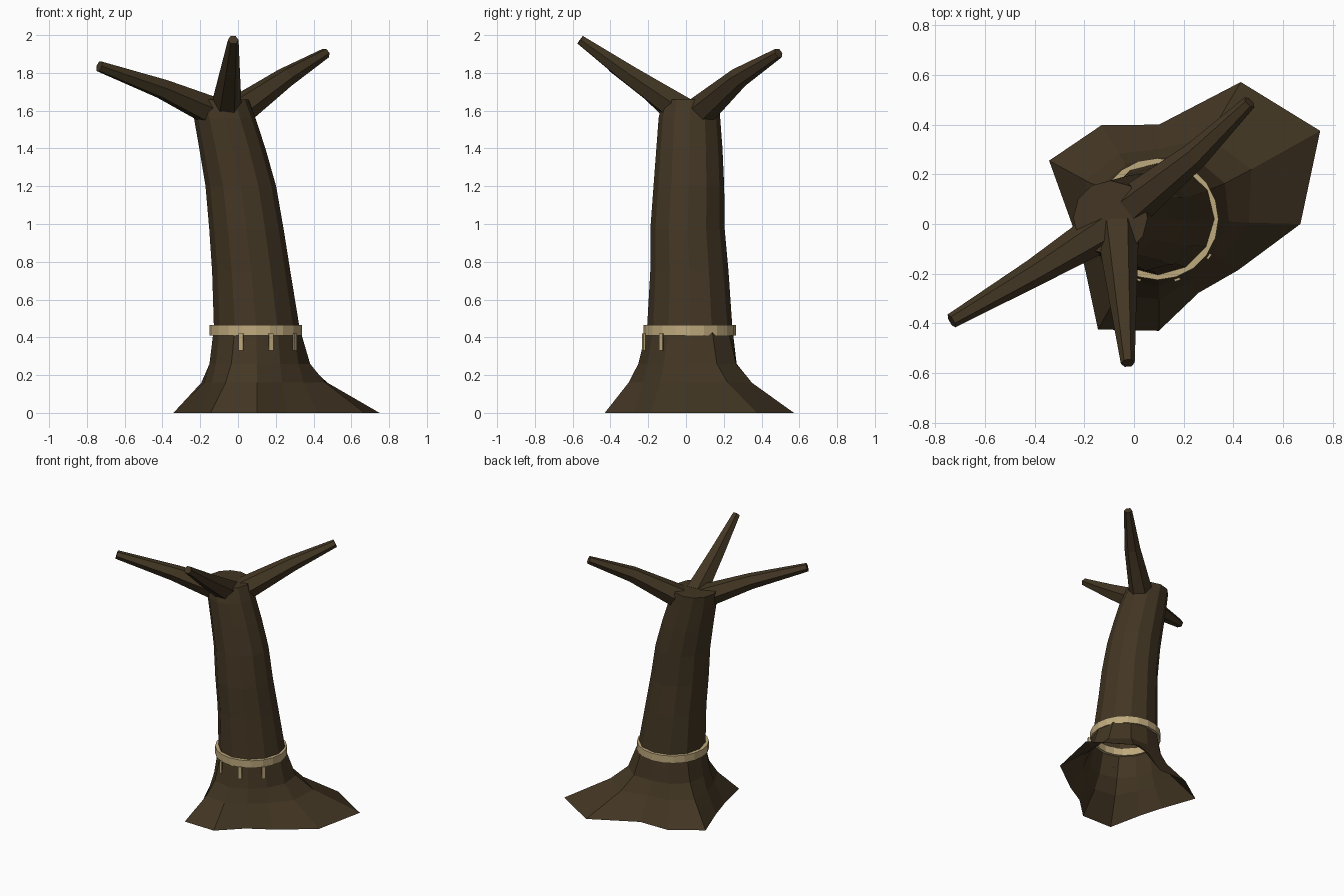
import bpy, bmesh, math
from mathutils import Vector

if "Cube" in bpy.data.objects:
    bpy.data.objects.remove(bpy.data.objects["Cube"])


def material(name, rgb):
    m = bpy.data.materials.new(name)
    m.diffuse_color = (*rgb, 1)
    m.use_nodes = True
    m.node_tree.nodes["Principled BSDF"].inputs["Base Color"].default_value = m.diffuse_color
    return m


BARK = material("dark bark", (0.056, 0.037, 0.017))
ROPE = material("straw rope", (0.52, 0.40, 0.205))


def loft(name, rings, mat, cap_start=False, cap_end=False, closed=False):
    """Skin a list of equal-length point rings with flat quads."""
    bm = bmesh.new()
    vs = [[bm.verts.new(p) for p in ring] for ring in rings]
    n = len(vs[0])
    pairs = list(zip(vs, vs[1:])) + ([(vs[-1], vs[0])] if closed else [])
    for a, b in pairs:
        for i in range(n):
            j = (i + 1) % n
            bm.faces.new((a[i], a[j], b[j], b[i]))
    if cap_start:
        bm.faces.new(vs[0][::-1])
    if cap_end:
        bm.faces.new(vs[-1])
    me = bpy.data.meshes.new(name)
    bm.to_mesh(me)
    bm.free()
    me.materials.append(mat)
    ob = bpy.data.objects.new(name, me)
    bpy.context.collection.objects.link(ob)
    return ob


# Leaning trunk: (z, centre x, centre y, radius, share of root flare)
SIDES = 12
root_reach = [.57, .75, .66, .40, .46, .51, .35, .345, .49, .43, .32, .37]
levels = [(0, .10, 0, .23, 1), (.16, .10, .005, .235, .38),
          (.26, .10, .01, .235, .14), (.45, .097, .02, .222, .02),
          (.75, .07, .018, .207, 0), (.97, .045, .008, .197, 0),
          (1.20, .015, .015, .187, 0), (1.40, -.03, .018, .175, 0),
          (1.56, -.07, .018, .163, 0), (1.66, -.095, .025, .15, 0)]
rings = []
for z, cx, cy, r, flare in levels:
    ring = []
    for i in range(SIDES):
        a = math.tau * i / SIDES
        rr = r + (root_reach[i] - r) * flare
        ring.append((cx + rr * math.cos(a), cy + rr * math.sin(a), z))
    rings.append(ring)
loft("trunk", rings, BARK, cap_end=True)


# Tapered, slightly curved branches
def branch(name, path, radii, sides=6):
    pts = [Vector(p) for p in path]
    rings = []
    for k, p in enumerate(pts):
        d = (pts[min(k + 1, len(pts) - 1)] - pts[max(k - 1, 0)]).normalized()
        u = d.cross(Vector((0, 0, 1))).normalized()
        v = u.cross(d)
        rings.append([p + radii[k] * (math.cos(t) * u + math.sin(t) * v)
                      for t in (math.tau * i / sides for i in range(sides))])
    loft(name, rings, BARK, True, True)


branch("left_branch", [(-.11, -.015, 1.585), (-.40, -.195, 1.715),
                       (-.735, -.39, 1.835)], [.085, .056, .03])
branch("front_branch", [(-.065, -.02, 1.60), (-.045, -.30, 1.79),
                        (-.025, -.56, 1.975)], [.085, .056, .028])
branch("right_branch", [(-.01, .07, 1.59), (.25, .28, 1.775),
                        (.465, .49, 1.905)], [.085, .055, .028])

# Rope band: a rectangular section swept round the trunk
CX, CY = .095, .02
section = [(.212, .41), (.245, .41), (.245, .465), (.212, .465)]
rope_rings = []
for i in range(20):
    a = math.tau * i / 20
    rope_rings.append([(CX + r * math.cos(a), CY + r * math.sin(a), z)
                       for r, z in section])
loft("rope_band", rope_rings, ROPE, closed=True)

# Hanging tassel strips below the rope
for k, deg in enumerate((-108, -72, -36)):
    a = math.radians(deg)
    out = Vector((math.cos(a), math.sin(a), 0))
    side = Vector((-out.y, out.x, 0))
    c = Vector((CX, CY, 0)) + out * .256
    corners = [(-.005, -.012), (.005, -.012), (.005, .012), (-.005, .012)]
    loft(f"tassel_{k + 1}", [[c + out * o + side * s + Vector((0, 0, z))
                              for o, s in corners] for z in (.33, .42)],
         ROPE, True, True)

# Consistent outward normals
for ob in bpy.data.objects:
    bm = bmesh.new()
    bm.from_mesh(ob.data)
    bmesh.ops.recalc_face_normals(bm, faces=bm.faces)
    bm.to_mesh(ob.data)
    bm.free()
